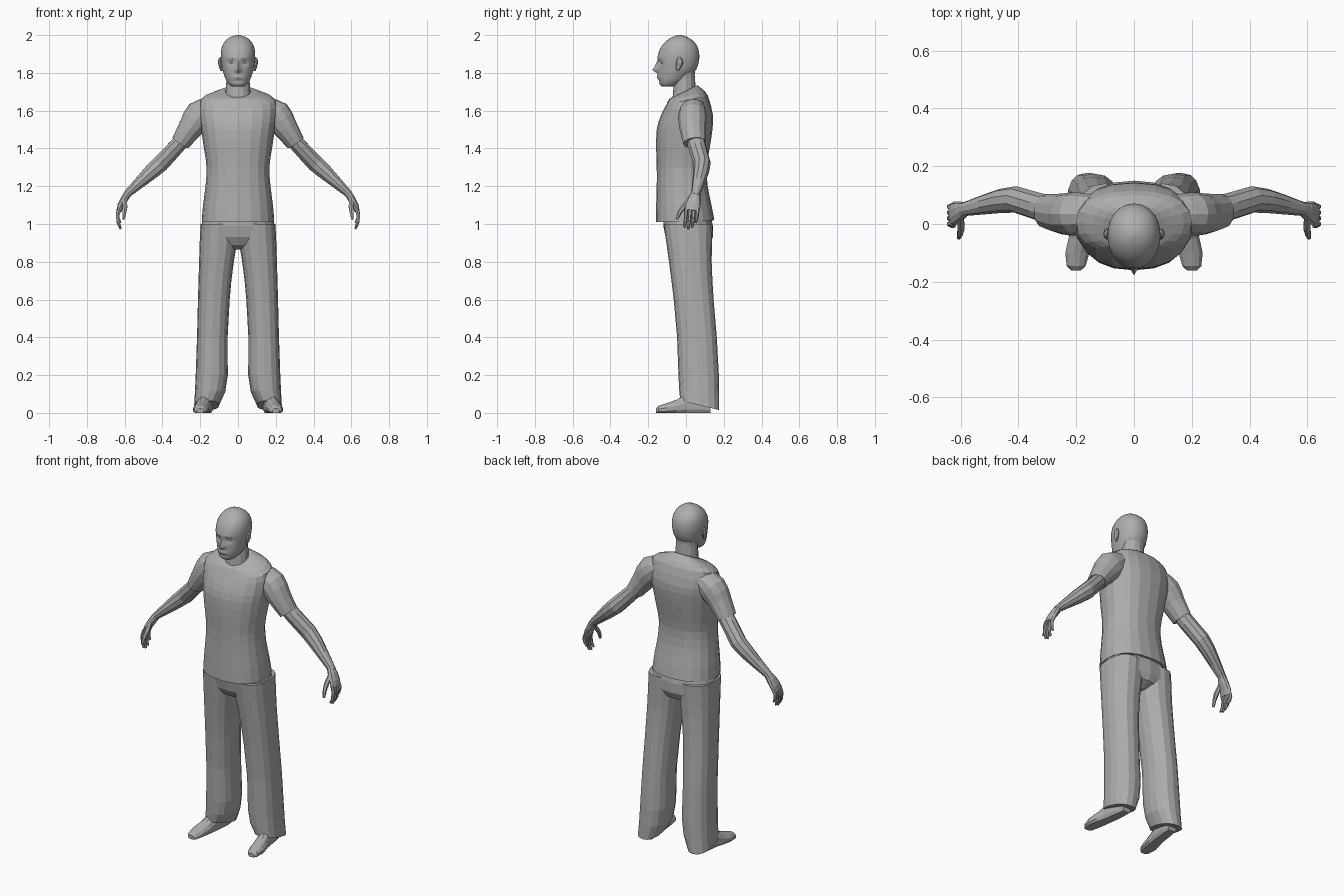
import bpy, bmesh, math
from mathutils import Vector, Matrix

cube = bpy.data.objects.get("Cube")
if cube:
    bpy.data.objects.remove(cube, do_unlink=True)

grey = bpy.data.materials.new("plain_grey")
grey.use_nodes = True
colour = (0.42, 0.42, 0.42, 1)
grey.diffuse_color = colour
grey.node_tree.nodes["Principled BSDF"].inputs["Base Color"].default_value = colour


def finish(name, bm, smooth=False):
    bmesh.ops.recalc_face_normals(bm, faces=bm.faces)
    mesh = bpy.data.meshes.new(name)
    bm.to_mesh(mesh)
    bm.free()
    mesh.materials.append(grey)
    obj = bpy.data.objects.new(name, mesh)
    bpy.context.collection.objects.link(obj)
    if smooth:
        bpy.ops.object.select_all(action="DESELECT")
        obj.select_set(True)
        bpy.context.view_layer.objects.active = obj
        bpy.ops.object.shade_smooth_by_angle(angle=math.radians(30))
    return obj


def loft(name, rings, smooth=False):
    """Skin closed rings of points and cap both ends."""
    bm = bmesh.new()
    rows = [[bm.verts.new(p) for p in ring] for ring in rings]
    n = len(rows[0])
    for a, b in zip(rows, rows[1:]):
        for i in range(n):
            j = (i + 1) % n
            bm.faces.new((a[i], a[j], b[j], b[i]))
    bm.faces.new(rows[0])
    bm.faces.new(rows[-1])
    return finish(name, bm, smooth)


def resample(rows, steps):
    """Smoothly add in-between rows."""
    out = []
    for k in range(len(rows) - 1):
        quad = [rows[max(k - 1, 0)], rows[k], rows[k + 1], rows[min(k + 2, len(rows) - 1)]]
        for s in range(steps):
            t = s / steps
            out.append(tuple(
                b + 0.5 * t * (c - a + t * (2 * a - 5 * b + 4 * c - d + t * (3 * (b - c) + d - a)))
                for a, b, c, d in zip(*quad)))
    return out + [rows[-1]]


def level_ring(zf, zb, x0, x1, yf, yb, n=16, power=2.3):
    """Rounded-box ring, tilted between its front and back heights."""
    pts = []
    for i in range(n):
        a = math.tau * i / n
        s, c = math.sin(a), math.cos(a)
        s = math.copysign(abs(s) ** (2 / power), s)
        c = math.copysign(abs(c) ** (2 / power), c)
        pts.append(Vector(((x0 + x1) / 2 + s * (x1 - x0) / 2,
                           (yf + yb) / 2 - c * (yb - yf) / 2,
                           (zf + zb) / 2 + c * (zf - zb) / 2)))
    return pts


def tube(name, path, side=1, n=10):
    """Limb through points of x, y, z, in-plane radius, y radius."""
    rings = []
    centres = [Vector(p[:3]) for p in path]
    for i, p in enumerate(path):
        t = (centres[min(i + 1, len(path) - 1)] - centres[max(i - 1, 0)]).normalized()
        u = Vector((0, 1, 0))
        u = (u - t * u.dot(t)).normalized()
        v = t.cross(u)
        ring = []
        for k in range(n):
            a = math.tau * k / n
            q = centres[i] + u * p[4] * math.cos(a) + v * p[3] * math.sin(a)
            ring.append((q.x * side, q.y, q.z))
        rings.append(ring)
    return loft(name, rings)


def symmetric(rows, n, power=2.3):
    return [level_ring(zf, zb, -w, w, yf, yb, n, power) for zf, zb, w, yf, yb in rows]


# Shirt body: front z, back z, half width, front y, back y
shirt = [(1.01, 1.02, .192, -.16, .15), (1.1, 1.1, .185, -.158, .135),
         (1.2, 1.2, .172, -.155, .115), (1.3, 1.3, .166, -.155, .11),
         (1.4, 1.4, .18, -.158, .125), (1.5, 1.5, .195, -.155, .14),
         (1.57, 1.58, .205, -.135, .142), (1.63, 1.68, .2, -.105, .115),
         (1.66, 1.715, .14, -.09, .085), (1.665, 1.735, .078, -.082, .058)]
loft("shirt_body", symmetric(resample(shirt, 2), 20))

# Neck
loft("neck", symmetric([(1.63, 1.68, .07, -.075, .055), (1.68, 1.74, .066, -.07, .05),
                        (1.74, 1.79, .062, -.065, .046), (1.79, 1.85, .064, -.07, .05)], 14, 2))

# Head with sculpted face
skull = [(1.727, .03, -.125, -.07), (1.737, .046, -.138, -.04), (1.76, .062, -.146, 0),
         (1.79, .074, -.148, .032), (1.82, .083, -.147, .055), (1.86, .089, -.149, .068),
         (1.9, .091, -.147, .07), (1.94, .084, -.13, .06), (1.97, .066, -.103, .037),
         (1.99, .04, -.073, .007), (2.0, .01, -.045, -.02)]
head = symmetric([(z, z, w, f, b) for z, w, f, b in resample(skull, 4)], 40, 2.1)


def bump(p, x, z, wide, tall):
    return math.exp(-((abs(p.x) - x) / wide) ** 2 - ((p.z - z) / tall) ** 2)


for ring in head:
    for p in ring:
        if p.y < -.07:
            dy = .014 * bump(p, .033, 1.853, .016, .013)      # eye sockets
            dy -= .005 * bump(p, .03, 1.878, .03, .01)        # brow
            dy -= .027 * bump(p, 0, 1.815, .013, .013)        # nose tip
            dy -= .015 * bump(p, 0, 1.838, .011, .02)         # nose bridge
            dy -= .007 * bump(p, 0, 1.778, .025, .009)        # lips
            dy += .005 * bump(p, 0, 1.757, .03, .007)         # chin groove
            p.y += dy
loft("head", head, smooth=True)

# Trouser seat, closing down to the crotch
loft("trouser_seat", symmetric([(1.05, 1.05, .18, -.12, .13), (.99, .99, .195, -.12, .142),
                                (.93, .93, .19, -.108, .142), (.89, .89, .1, -.085, .125),
                                (.865, .865, .035, -.04, .08)], 16))

# Trouser leg: front z, back z, inner x, outer x, front y, back y
leg = [(1.0, 1.0, .005, .198, -.118, .14), (.9, .9, .006, .203, -.104, .137),
       (.8, .8, .022, .206, -.09, .136), (.7, .7, .035, .209, -.077, .14),
       (.6, .6, .044, .212, -.065, .146), (.4, .4, .055, .217, -.047, .163),
       (.2, .2, .054, .224, -.04, .174), (.12, .1, .068, .228, -.036, .176),
       (.065, .015, .1, .232, -.03, .176)]

sleeve = [(.14, .035, 1.62, .055, .065), (.2, .035, 1.575, .083, .075),
          (.25, .035, 1.51, .066, .07), (.305, .045, 1.43, .05, .06)]
arm = [(.27, .045, 1.47, .042, .048), (.33, .06, 1.405, .044, .048),
       (.41, .085, 1.32, .047, .046), (.46, .08, 1.275, .042, .042),
       (.52, .067, 1.22, .032, .034), (.58, .053, 1.165, .022, .025),
       (.592, .05, 1.15, .021, .026)]
palm = [(.58, .052, 1.165, .02, .022), (.6, .045, 1.135, .021, .034),
        (.62, .036, 1.1, .018, .042), (.63, .032, 1.07, .014, .04)]
thumb = [(.6, .02, 1.13, .013, .014), (.598, -.012, 1.09, .014, .014),
         (.602, -.034, 1.06, .011, .011), (.606, -.048, 1.025, .007, .007)]
ear = [(.088, -.048, 1.812, .005, .006), (.092, -.04, 1.83, .008, .014),
       (.096, -.034, 1.855, .01, .019), (.096, -.034, 1.872, .008, .015),
       (.092, -.037, 1.882, .004, .006)]

# Shoe: y, centre x, half width, height
shoe = [(-.16, .2, .018, .024), (-.145, .2, .034, .038), (-.1, .196, .043, .052),
        (-.05, .187, .041, .07), (0, .177, .037, .1), (.08, .167, .036, .1),
        (.13, .162, .028, .08)]

for side, word in ((1, "left"), (-1, "right")):
    rings = [level_ring(*row, n=16, power=2.4) for row in leg]
    loft(word + "_trouser_leg", [[(p.x * side, p.y, p.z) for p in r] for r in rings])

    tube(word + "_sleeve", resample(sleeve, 2), side, 12)
    tube(word + "_arm", arm, side, 10)
    tube(word + "_palm", palm, side, 10)
    tube(word + "_thumb", thumb, side, 6)
    tube(word + "_ear", ear, side, 8)

    # Four gently curled fingers
    for i in range(4):
        y = .002 + .02 * i
        drop = (.092, .1, .093, .07)[i]
        top = 1.085
        tube(f"{word}_finger_{i + 1}",
             [(.626, y, top, .011, .011), (.637, y - .002, top - drop * .4, .011, .01),
              (.634, y - .006, top - drop * .8, .009, .009),
              (.622, y - .01, top - drop * 1.12, .006, .006)], side, 6)

    # Shoe with flat sole
    rings = []
    for y, cx, w, h in shoe:
        ring = []
        for k in range(12):
            a = math.tau * (k + .5) / 12
            z = h * (.35 + .67 * math.sin(a))
            ring.append((side * (cx + w * math.cos(a)), y, max(z, 0)))
        rings.append(ring)
    loft(word + "_shoe", rings)

    # Eyeball
    bm = bmesh.new()
    bmesh.ops.create_uvsphere(bm, u_segments=10, v_segments=6, radius=.013,
                              matrix=Matrix.Translation((side * .033, -.12, 1.853)))
    finish(word + "_eye", bm, smooth=True)
